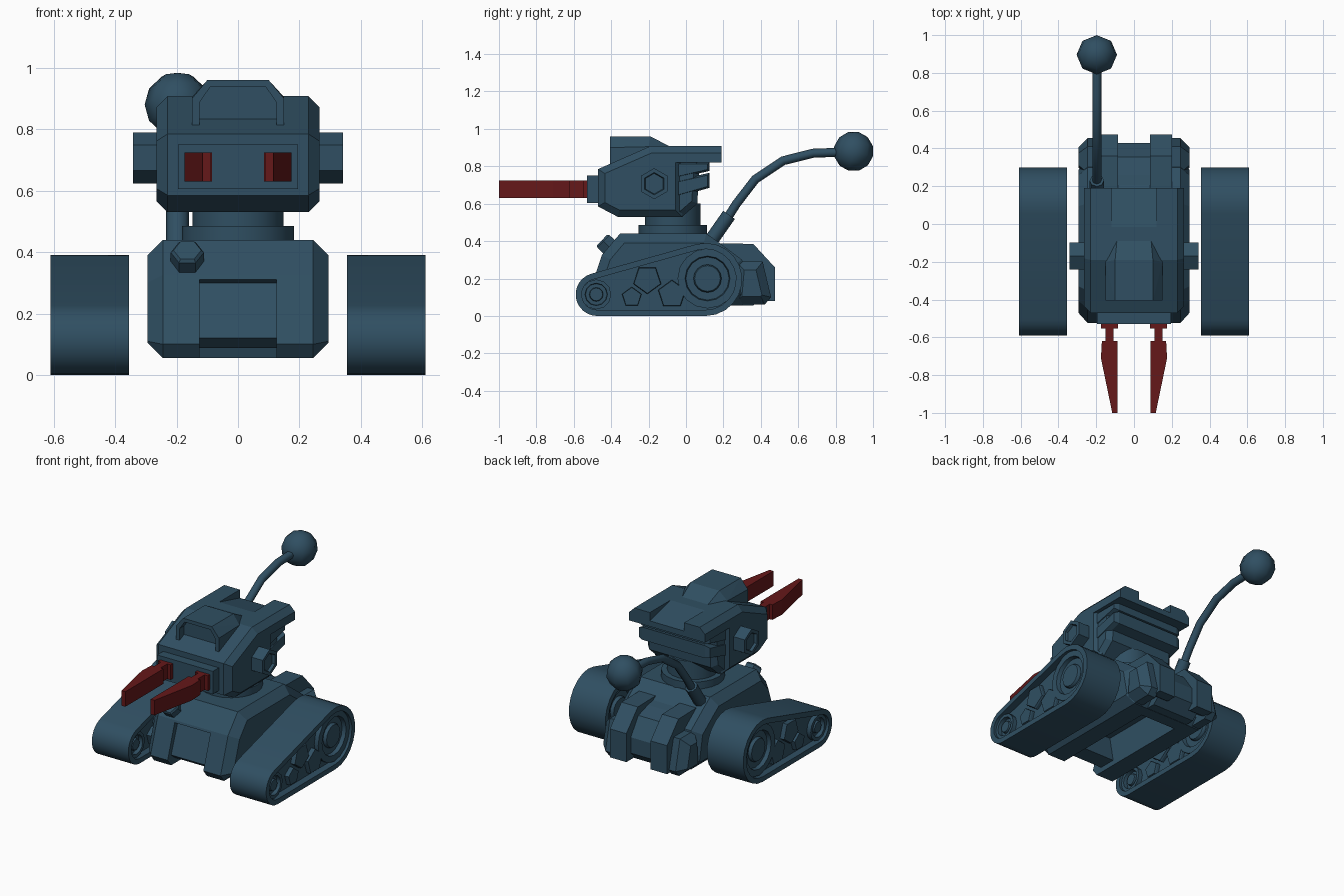
import bpy, bmesh, math
from mathutils import Vector, Matrix

if "Cube" in bpy.data.objects:
    bpy.data.objects.remove(bpy.data.objects["Cube"])


def material(name, rgb):
    m = bpy.data.materials.new(name)
    m.diffuse_color = (*rgb, 1)
    m.use_nodes = True
    m.node_tree.nodes["Principled BSDF"].inputs["Base Color"].default_value = m.diffuse_color
    return m


BLUE = material("blue_paint", (0.029, 0.078, 0.122))
RED = material("red_paint", (0.13, 0.009, 0.010))


def finish(name, bm, mat=BLUE, mirror=False, smooth=False):
    bmesh.ops.recalc_face_normals(bm, faces=bm.faces)
    me = bpy.data.meshes.new(name)
    bm.to_mesh(me)
    bm.free()
    ob = bpy.data.objects.new(name, me)
    bpy.context.collection.objects.link(ob)
    me.materials.append(mat)
    if smooth:
        bpy.ops.object.select_all(action='DESELECT')
        ob.select_set(True)
        bpy.context.view_layer.objects.active = ob
        bpy.ops.object.shade_smooth_by_angle(angle=math.radians(smooth))
    if mirror:
        ob.modifiers.new("Mirror", 'MIRROR')
    return ob


def inset(prof, d):
    """Mitred inward offset of a closed 2D outline."""
    pts = [Vector(p) for p in prof]
    n = len(pts)
    area = sum(pts[i - 1].x * pts[i].y - pts[i].x * pts[i - 1].y for i in range(n))
    s = 1 if area > 0 else -1
    out = []
    for i in range(n):
        e1 = (pts[i] - pts[i - 1]).normalized()
        e2 = (pts[(i + 1) % n] - pts[i]).normalized()
        n1, n2 = Vector((-e1.y, e1.x)) * s, Vector((-e2.y, e2.x)) * s
        out.append(pts[i] + (n1 + n2) * (d / (1 + n1.dot(n2))))
    return out


def skin(bm, rings, closed):
    n = len(rings[0])
    pairs = list(zip(rings, rings[1:])) + ([(rings[-1], rings[0])] if closed else [])
    for a, b in pairs:
        for i in range(n):
            j = (i + 1) % n
            bm.faces.new((a[i], a[j], b[j], b[i]))
    if not closed:
        bm.faces.new(rings[0])
        bm.faces.new(rings[-1])


def loft(name, prof, stations, axis='x', closed=False, **kw):
    """Outline swept along an axis through (position, inset) stations."""
    place = {'x': lambda s, p: (s, p[0], p[1]), 'y': lambda s, p: (p[0], s, p[1]),
             'z': lambda s, p: (p[0], p[1], s)}[axis]
    bm = bmesh.new()
    rings = [[bm.verts.new(place(s, p)) for p in inset(prof, d)] for s, d in stations]
    skin(bm, rings, closed)
    return finish(name, bm, **kw)


def lathe(name, prof, n, centre, axis, turn=0, **kw):
    """(radius, height) profile turned about an axis, one corner pointing up."""
    q = Vector(axis).to_track_quat('Z', 'Y')
    bm = bmesh.new()
    angs = [math.pi / 2 + turn + 2 * math.pi * i / n for i in range(n)]
    rings = [[bm.verts.new(Vector(centre) + q @ Vector((r * math.cos(a), r * math.sin(a), h)))
              for a in angs] for r, h in prof]
    skin(bm, rings, False)
    return finish(name, bm, **kw)


def carve(ob, cutter):
    cutter.hide_render = True
    mod = ob.modifiers.new("Cut", 'BOOLEAN')
    mod.operation, mod.solver, mod.object = 'DIFFERENCE', 'EXACT', cutter
    bpy.context.view_layer.objects.active = ob
    bpy.ops.object.modifier_apply(modifier=mod.name)
    bpy.data.objects.remove(cutter)


def bevelled(w, b):
    return [(-w, b), (b - w, 0), (w - b, 0), (w, b)]


# hull with a front recess running into a channel underneath
hull = loft("hull", [(-.353, .44), (-.45, .325), (-.525, .10), (-.49, .055), (.30, .055),
                     (.34, .10), (.30, .30), (.18, .39), (.11, .44)], bevelled(.295, .05))
carve(hull, loft("channel_cutter", [(-.7, .40), (-.41, .295), (-.40, .25), (.22, .25), (.22, .0), (-.7, .0)],
                 [(-.125, 0), (.125, 0)]))
loft("front_panel", [(-.38, .31), (-.425, .30), (-.49, .12), (-.45, .088), (-.34, .088)],
     [(-.126, 0), (.126, 0)])

# rear of the hull
loft("rear_core", [(.10, .39), (.26, .36), (.355, .33), (.43, .22), (.43, .12), (.36, .056), (.22, .056)],
     [(-.15, 0), (.15, 0)])
loft("tail_block", [(.12, .30), (.18, .388), (.36, .385), (.475, .26), (.475, .08), (.41, .08), (.30, .15)],
     [(.085, 0), (.2, 0)], mirror=True)
loft("side_pod", [(.25, .06), (.42, .06), (.455, .10), (.41, .29), (.27, .29)],
     [(.19, 0), (.245, 0), (.295, .045)], mirror=True)

# headlamp on the front slope
lathe("headlamp", [(.054, -.03), (.054, .03), (.045, .04)], 6, (-.165, -.42, .378), (0, -.72, .69),
      turn=math.pi / 6)

# tracks: belt around a small front circle and a large rear circle
def arc(y, z, r, a0, a1, n=12):
    return [(y + r * math.cos(a0 + (a1 - a0) * i / n), z + r * math.sin(a0 + (a1 - a0) * i / n))
            for i in range(n + 1)]


belt = arc(.105, .195, .195, -math.pi / 2, 1.84) + arc(-.475, .115, .115, 1.84, 1.5 * math.pi)
loft("track_belt", belt, [(.355, 0), (.61, 0), (.61, .032), (.355, .032)], closed=True,
     mirror=True, smooth=35)
loft("track_web", belt, [(.40, .02), (.565, .02)], mirror=True)


def dished(r):
    """Wheel profile: raised rim, recessed ring, raised hub, on both faces."""
    half = [(.43 * r, .105), (.47 * r, .095), (.47 * r, .085), (.72 * r, .085), (.75 * r, .11), (r, .11)]
    return [(a, -b) for a, b in half] + half[::-1]


lathe("drive_wheel", dished(.16), 16, (.4825, .115, .2), (1, 0, 0), mirror=True, smooth=35)
lathe("front_wheel", dished(.08), 12, (.4825, -.48, .115), (1, 0, 0), mirror=True, smooth=35)
for i, (y, z, r, turn) in enumerate([(-.29, .10, .055, 0), (-.207, .195, .078, math.pi),
                                     (-.075, .115, .078, 0)]):
    lathe(f"road_wheel_{i + 1}", [(r * .95, -.11), (r, -.10), (r, .10), (r * .95, .11)], 5,
          (.4825, y, z), (1, 0, 0), turn=turn, mirror=True)

# turret ring
lathe("turret_base", [(.183, .42), (.183, .485)], 20, (0, -.07, 0), (0, 0, 1), smooth=35)
lathe("turret_neck", [(.148, .47), (.148, .60)], 20, (0, -.07, 0), (0, 0, 1), smooth=35)

# head, and an overhanging roof dipped in the middle at the back
loft("head", [(-.47, .585), (-.365, .53), (-.02, .53), (-.02, .908), (-.19, .908), (-.47, .785)],
     bevelled(.265, .036))
roof = loft("roof", [(-.265, .82), (-.265, .872), (-.229, .908), (.229, .908), (.265, .872), (.265, .82)],
            [(-.10, 0), (.19, 0)], axis='y')
carve(roof, loft("roof_cutter", [(-.02, .909), (.25, .84), (.25, 1.0), (-.02, 1.0)],
                 [(-.12, 0), (.12, 0)]))

# rear vents
loft("vent_core", [(-.08, .53), (-.02, .53), (.06, .60), (.075, .84), (-.08, .84)], bevelled(.245, .03))
for i, zs in enumerate([(.735, .775, .822, .822), (.635, .685, .765, .725)]):
    loft(f"vent_slat_{i + 1}", list(zip((-.05, .125, .125, -.05), zs)),
         [(-.25, .01), (-.22, 0), (.22, 0), (.25, .01)])

# hexagonal side bolts with a recessed centre
lathe("side_bolt", [(.083, .24), (.083, .342), (.06, .342), (.055, .325)], 6, (0, -.17, .707), (1, 0, 0),
      mirror=True)

# hatch on the roof: hull of a few corner points, hollowed at the front
bm = bmesh.new()
for x, y, z in [(.15, -.405, .80), (.15, -.405, .90), (.10, -.405, .96), (.15, -.20, .80),
                (.15, -.20, .905), (.10, -.19, .96), (.09, -.085, .905), (.09, -.085, .85)]:
    bm.verts.new((x, y, z))
    bm.verts.new((-x, y, z))
bmesh.ops.convex_hull(bm, input=bm.verts)
bmesh.ops.dissolve_limit(bm, angle_limit=.01, verts=bm.verts, edges=bm.edges)
hatch = finish("hatch", bm)
carve(hatch, loft("hatch_cutter", [(-.125, .7), (.125, .7), (.125, .888), (.09, .938), (-.09, .938),
                                   (-.125, .888)], [(-.5, 0), (-.36, 0)], axis='y'))

# twin guns
loft("gun_mount", [(-.195, .605), (.195, .605), (.195, .75), (-.195, .75)], [(-.53, 0), (-.44, 0)], axis='y')
loft("gun_blade", [(.085, -.525), (.175, -.525), (.175, -.552), (.152, -.552), (.152, -.62), (.17, -.62),
                   (.175, -.71), (.115, -1.0), (.088, -1.0), (.088, -.62), (.108, -.62), (.108, -.552),
                   (.085, -.552)], [(.63, 0), (.725, 0)], axis='z', mat=RED, mirror=True)


# aerial with socket and ball
def tube(name, pts, r):
    cu = bpy.data.curves.new(name, 'CURVE')
    cu.dimensions, cu.bevel_depth, cu.bevel_resolution, cu.use_fill_caps = '3D', r, 2, True
    sp = cu.splines.new('POLY')
    sp.points.add(len(pts) - 1)
    for p, (y, z) in zip(sp.points, pts):
        p.co = (-.197, y, z, 1)
    cu.materials.append(BLUE)
    bpy.context.collection.objects.link(bpy.data.objects.new(name, cu))


tube("aerial_socket", [(.125, .39), (.23, .54)], .038)
tube("aerial_rod", [(.20, .49), (.27, .60), (.37, .73), (.52, .83), (.68, .87), (.85, .876)], .024)
bm = bmesh.new()
bmesh.ops.create_uvsphere(bm, u_segments=8, v_segments=6, radius=.107,
                          matrix=Matrix.Translation((-.197, .896, .88)) @ Matrix.Rotation(-.25, 4, 'X'))
finish("aerial_ball", bm, smooth=60)
